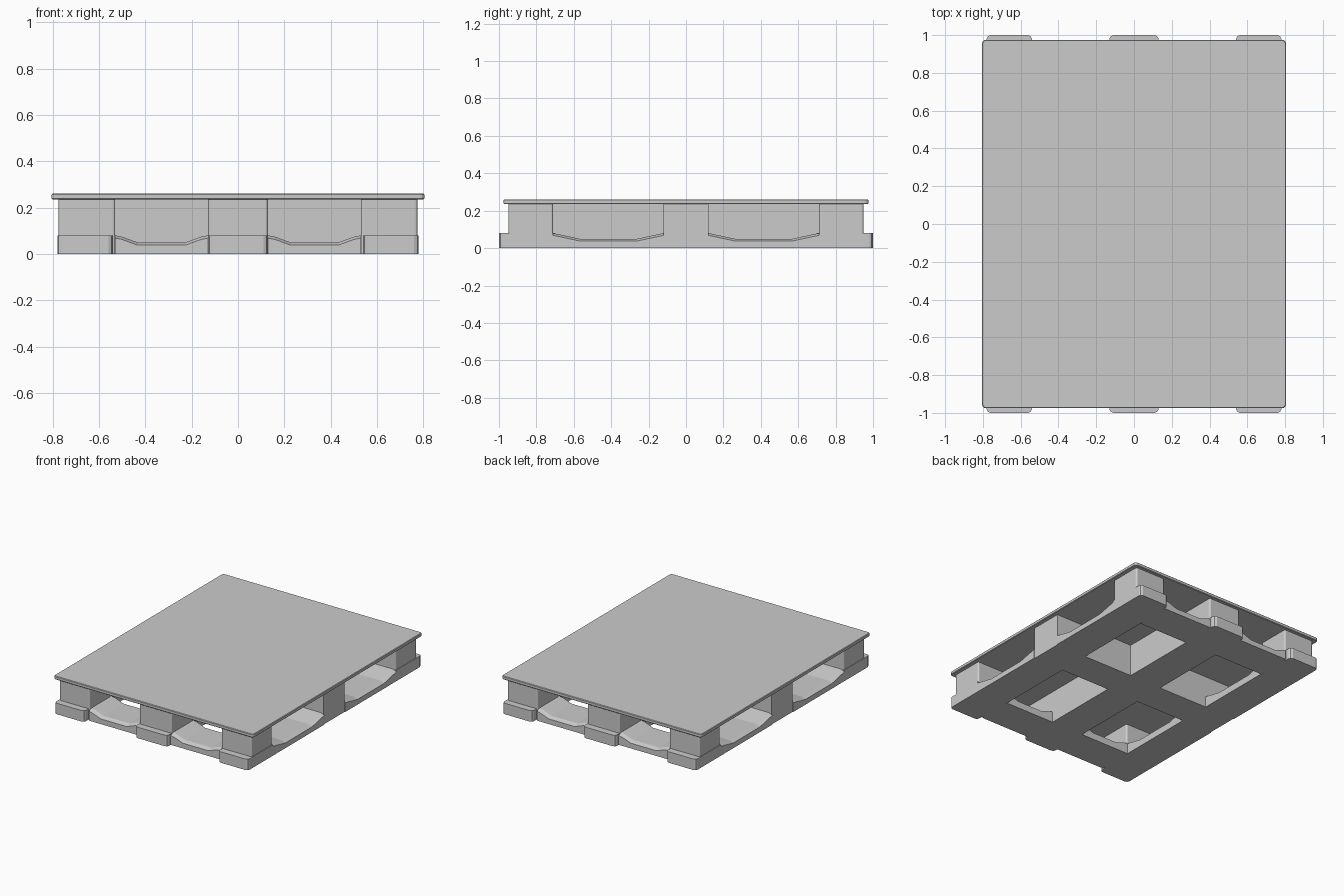
import bpy, bmesh

if "Cube" in bpy.data.objects:
    bpy.data.objects.remove(bpy.data.objects["Cube"])

grey = bpy.data.materials.new("grey plastic")
grey.diffuse_color = (0.6, 0.6, 0.6, 1)
grey.use_nodes = True
grey.node_tree.nodes["Principled BSDF"].inputs["Base Color"].default_value = grey.diffuse_color

TOP, FOOT, DECK = 0.235, 0.08, 0.26     # heights
X0, X1, X2 = 0.13, 0.53, 0.78           # centre edge, opening edge, outer side
Y0, Y1, Y2 = 0.12, 0.71, 0.95


def finish(bm, name):
    bmesh.ops.recalc_face_normals(bm, faces=bm.faces)
    me = bpy.data.meshes.new(name)
    bm.to_mesh(me)
    bm.free()
    me.materials.append(grey)
    ob = bpy.data.objects.new(name, me)
    bpy.context.collection.objects.link(ob)
    return ob


def loft(name, sections):
    """Joins equal-length closed sections and caps both ends."""
    bm = bmesh.new()
    rings = [[bm.verts.new(p) for p in s] for s in sections]
    n = len(rings[0])
    for a, b in zip(rings, rings[1:]):
        for i in range(n):
            bm.faces.new((a[i], a[(i + 1) % n], b[(i + 1) % n], b[i]))
    bm.faces.new(rings[0])
    bm.faces.new(rings[-1])
    return finish(bm, name)


def box(name, x0, x1, y0, y1, z0, z1, r=0.0, edge=0.0):
    """Box with rounded upright corners (r) and softened rims (edge)."""
    bm = bmesh.new()
    bmesh.ops.create_cube(bm, size=1)
    for v in bm.verts:
        v.co = (x1 if v.co.x > 0 else x0, y1 if v.co.y > 0 else y0,
                z1 if v.co.z > 0 else z0)
    if r:
        up = [e for e in bm.edges
              if abs(e.verts[0].co.z - e.verts[1].co.z) > 1e-4]
        bmesh.ops.bevel(bm, geom=up, offset=r, segments=3, profile=0.5,
                        affect='EDGES')
    if edge:
        rim = [e for e in bm.edges
               if abs(e.verts[0].co.z - e.verts[1].co.z) < 1e-4]
        bmesh.ops.bevel(bm, geom=rim, offset=edge, segments=1,
                        affect='EDGES')
    return finish(bm, name)


def scoop(a, b, drop):
    """Section of a bottom board, dished between its two ends a and b."""
    c = (b - a) * 0.24
    low, end = 0.05 - drop, FOOT - drop
    return [(a, 0), (b, 0), (b, end), (b - 0.03, end - 0.006),
            (b - c, low), (a + c, low), (a + 0.03, end - 0.006), (a, end)]


# top deck
box("top_deck", -0.805, 0.805, -0.975, 0.975, TOP, DECK, 0.02, 0.004)

# central cross walls
box("centre_wall_long", -X0, X0, -Y2 + 0.02, Y2 - 0.02, 0, TOP)
box("centre_wall_wide", -X2 + 0.005, X2 - 0.005, -Y0, Y0, 0, TOP)

for sy in (-1, 1):
    # end feet and the blocks standing on them
    for name, xa, xb in (("left", -X2, -X1 - 0.01), ("middle", -X0, X0),
                         ("right", X1 + 0.01, X2)):
        ya, yb = sorted((sy * Y1, sy * 1.0))
        foot = [(xa, sy * Y1), (xb, sy * Y1), (xb, sy * 0.98),
                (xb - 0.006, sy * 0.993), (xb - 0.02, sy), (xa + 0.02, sy),
                (xa + 0.006, sy * 0.993), (xa, sy * 0.98)]
        loft(name + "_foot", [[(x, y, z) for x, y in foot]
                              for z in (0, FOOT)])
    for sx in (-1, 1):
        xa, xb = sorted((sx * X1, sx * (X2 - 0.005)))
        ya, yb = sorted((sy * Y1, sy * Y2))
        box("corner_block", xa, xb, ya, yb, 0, TOP, 0.012)
    ya, yb = sorted((sy * Y1, sy * Y2))
    box("end_block", -X0, X0, ya, yb, 0, TOP, 0.012)

for sx in (-1, 1):
    for sy in (-1, 1):
        # dished end boards, with a sloping outer lip
        xa, xb = sorted((sx * X0, sx * X1))
        loft("end_board", [[(x, sy * y, z) for x, z in scoop(xa, xb, d)]
                           for y, d in ((Y1 - 0.01, 0), (0.93, 0),
                                        (0.96, 0.012))])
        # dished side boards
        ya, yb = sorted((sy * Y0, sy * Y1))
        loft("side_board", [[(sx * x, y, z) for y, z in scoop(ya, yb, d)]
                            for x, d in ((X1, 0), (X2 - 0.03, 0),
                                         (X2, 0.012))])
